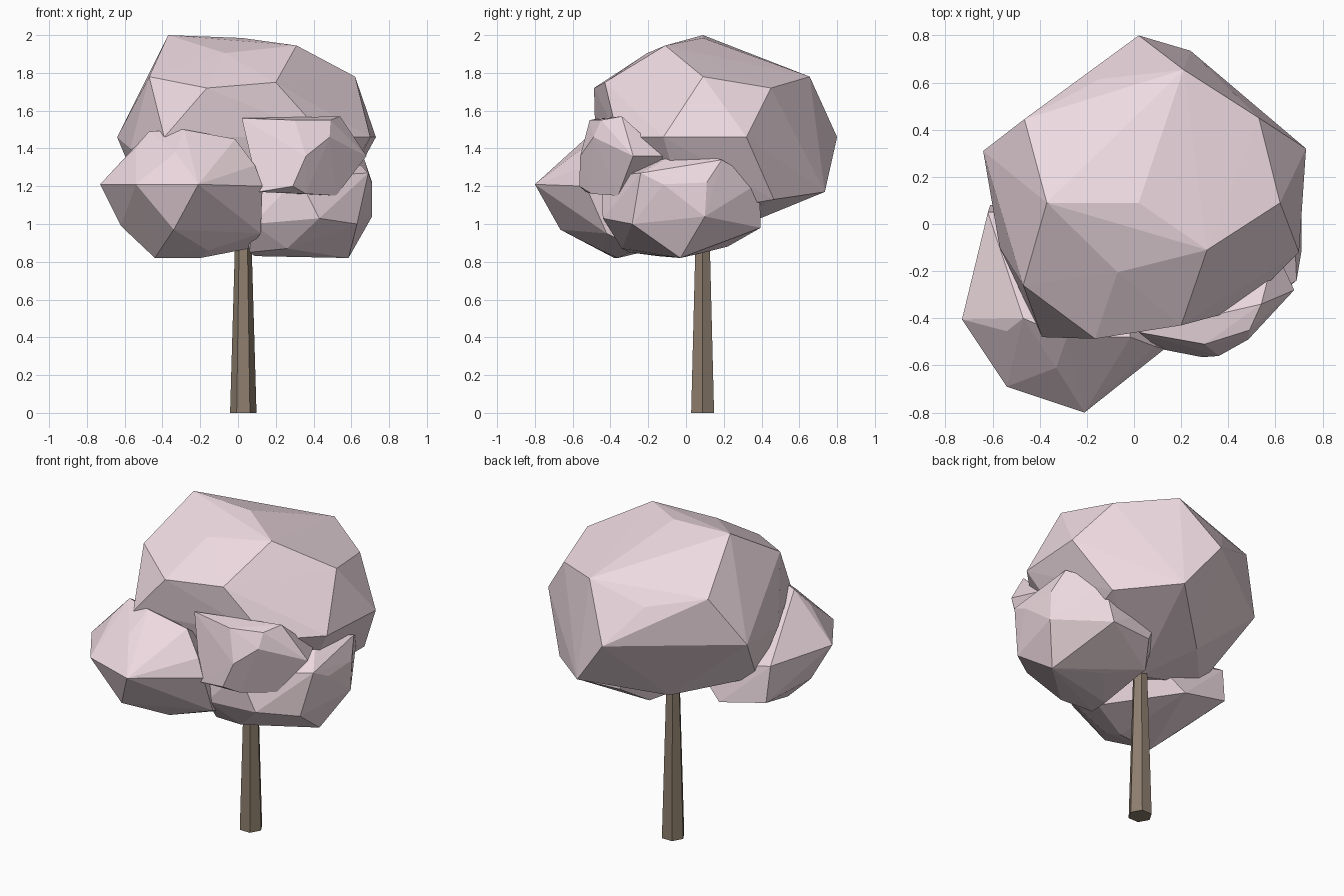
import bpy, bmesh


def material(name, rgb):
    m = bpy.data.materials.new(name)
    m.diffuse_color = (*rgb, 1)
    return m


PINK = material("blossom", (0.85, 0.70, 0.745))
BARK = material("bark", (0.27, 0.21, 0.155))


def clump(name, points):
    """Faceted foliage clump: the convex hull of a few corner points."""
    bm = bmesh.new()
    for p in points:
        bm.verts.new(p)
    bmesh.ops.convex_hull(bm, input=bm.verts)
    loose = [v for v in bm.verts if not v.link_faces]
    bmesh.ops.delete(bm, geom=loose, context='VERTS')
    bmesh.ops.recalc_face_normals(bm, faces=bm.faces)
    mesh = bpy.data.meshes.new(name)
    bm.to_mesh(mesh)
    bm.free()
    mesh.materials.append(PINK)
    obj = bpy.data.objects.new(name, mesh)
    bpy.context.collection.objects.link(obj)
    return obj


# Tapered six-sided trunk
bpy.ops.mesh.primitive_cone_add(vertices=6, radius1=0.07, radius2=0.038, depth=1.1,
                                location=(0.028, 0.088, 0.55), rotation=(0, 0, 0.5235988))
trunk = bpy.context.object
trunk.name = "trunk"
trunk.data.materials.append(BARK)

# Large upper crown, from the top down
clump("main_crown", [
    (-0.37, 0.09, 2.0), (0.02, 0.09, 1.985), (0.31, -0.11, 1.945), (-0.07, -0.205, 1.905),
    (0.62, 0.09, 1.78), (0.21, 0.655, 1.78), (-0.47, -0.26, 1.78), (-0.465, 0.445, 1.75),
    (0.20, -0.43, 1.75), (-0.165, -0.487, 1.72), (0.53, 0.45, 1.72), (-0.145, 0.615, 1.68),
    (0.73, 0.32, 1.46), (0.02, 0.80, 1.46), (-0.64, 0.31, 1.46), (-0.39, -0.48, 1.46),
    (0.70, -0.12, 1.46), (0.46, -0.36, 1.46), (-0.57, -0.10, 1.40),
    (0.24, 0.735, 1.17), (0.55, 0.465, 1.13), (-0.49, 0.0, 1.10), (-0.15, 0.38, 1.04),
    (0.10, -0.30, 1.05), (0.45, 0.0, 1.05), (0.05, 0.10, 0.91)])

# Front left clump
clump("left_clump", [
    (-0.47, -0.40, 1.49), (-0.285, -0.48, 1.50), (-0.015, -0.48, 1.45),
    (-0.54, -0.455, 1.40), (-0.33, -0.61, 1.38), (0.09, -0.52, 1.31),
    (-0.73, -0.405, 1.21), (-0.54, -0.69, 1.21), (-0.21, -0.80, 1.21), (0.13, -0.53, 1.20),
    (-0.62, 0.05, 1.22), (-0.61, 0.08, 1.0), (-0.62, -0.35, 0.99), (-0.34, -0.665, 0.97),
    (0.12, -0.42, 0.95), (0.06, -0.25, 0.87), (-0.16, -0.45, 0.86), (-0.30, 0.10, 0.93),
    (-0.44, -0.38, 0.82), (-0.20, -0.36, 0.82), (-0.10, 0.05, 1.1)])

# Lower right clump
clump("right_clump", [
    (0.56, -0.03, 1.39), (0.67, 0.19, 1.34), (0.69, -0.24, 1.27), (0.32, -0.45, 1.25),
    (0.30, -0.05, 1.38), (0.71, 0.11, 1.22), (0.71, -0.12, 1.21), (0.55, 0.39, 1.22),
    (0.48, 0.395, 0.98), (0.11, 0.37, 1.20), (0.20, 0.37, 0.98), (0.10, 0.22, 0.88),
    (0.02, 0.10, 1.15), (0.02, -0.38, 1.2), (0.71, 0.10, 1.04), (0.63, -0.285, 1.0),
    (0.43, -0.44, 1.03), (0.08, -0.42, 1.0), (0.585, -0.03, 0.82), (0.30, 0.08, 0.845),
    (0.09, -0.15, 0.83), (0.26, -0.34, 0.87), (0.06, -0.3, 0.85)])

# Small clump on the front right
clump("small_clump", [
    (0.02, -0.46, 1.56), (0.30, -0.51, 1.55), (0.49, -0.45, 1.55), (0.54, -0.34, 1.57),
    (0.485, -0.49, 1.46), (0.36, -0.56, 1.36), (0.29, -0.565, 1.20), (0.11, -0.53, 1.17),
    (0.68, -0.28, 1.36), (0.60, -0.11, 1.36), (0.52, -0.36, 1.15), (0.36, -0.50, 1.16),
    (0.20, -0.30, 1.25)])
